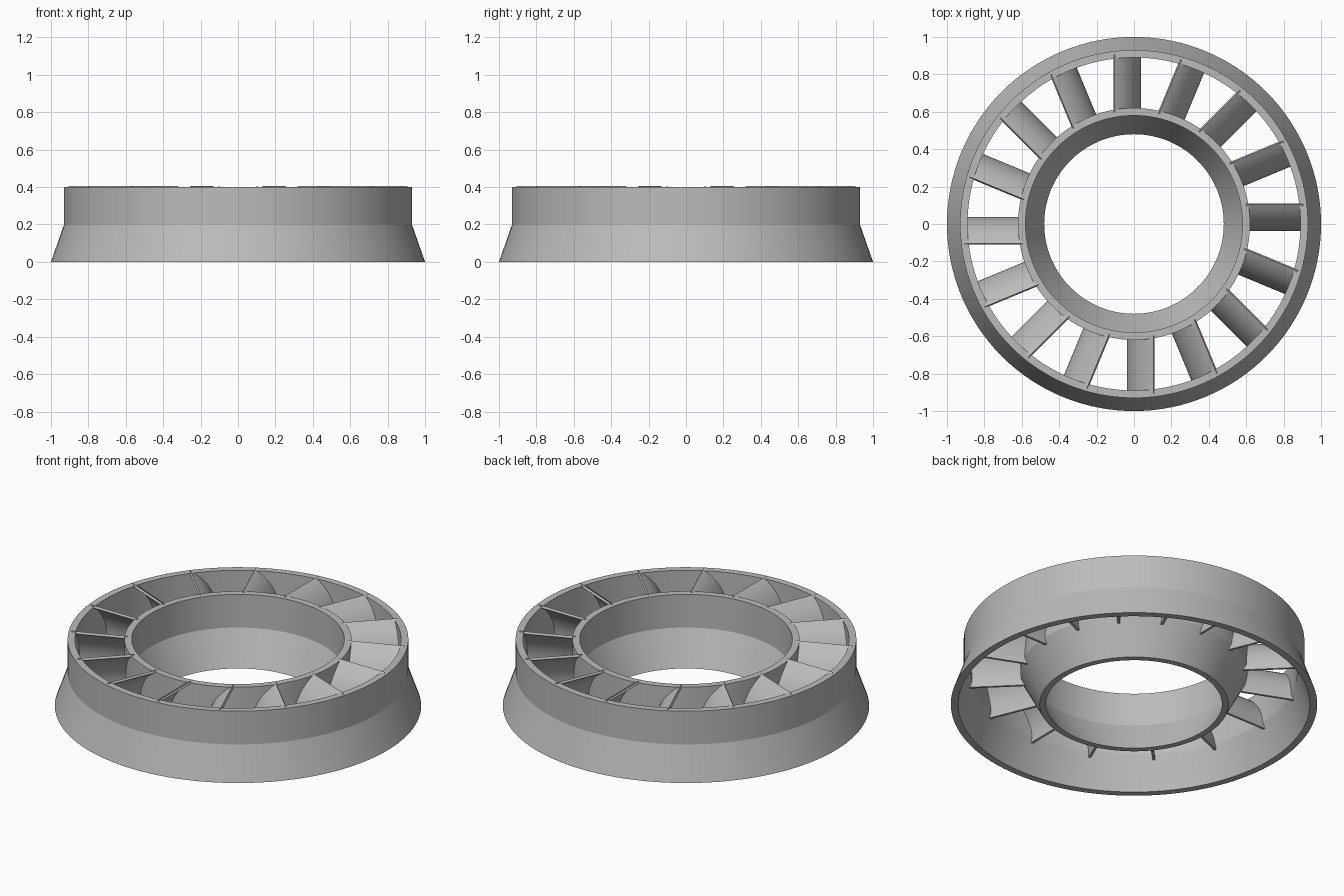
import bpy, bmesh, math

if "Cube" in bpy.data.objects:
    bpy.data.objects.remove(bpy.data.objects["Cube"])

SEGMENTS = 128
BLADES = 16

grey = bpy.data.materials.new("plain_grey")
grey.diffuse_color = (0.5, 0.5, 0.5, 1)
grey.use_nodes = True
grey.node_tree.nodes["Principled BSDF"].inputs["Base Color"].default_value = grey.diffuse_color


def finish(name, bm):
    bmesh.ops.recalc_face_normals(bm, faces=bm.faces)
    mesh = bpy.data.meshes.new(name)
    bm.to_mesh(mesh)
    bm.free()
    obj = bpy.data.objects.new(name, mesh)
    bpy.context.collection.objects.link(obj)
    mesh.materials.append(grey)
    bpy.ops.object.select_all(action='DESELECT')
    obj.select_set(True)
    bpy.context.view_layer.objects.active = obj
    bpy.ops.object.shade_smooth_by_angle(angle=math.radians(15))
    return obj


def ring(name, profile):
    """Revolve a closed (radius, height) profile around z."""
    bm = bmesh.new()
    loops = []
    for i in range(SEGMENTS):
        a = 2 * math.pi * i / SEGMENTS
        loops.append([bm.verts.new((r * math.cos(a), r * math.sin(a), z)) for r, z in profile])
    n = len(profile)
    for i in range(SEGMENTS):
        p, q = loops[i], loops[(i + 1) % SEGMENTS]
        for j in range(n):
            k = (j + 1) % n
            bm.faces.new((p[j], q[j], q[k], p[k]))
    return finish(name, bm)


# Flared outer shroud and tapered hub
ring("outer_shroud", [(1.0, 0), (0.93, 0.2), (0.93, 0.4), (0.89, 0.4), (0.89, 0.2), (0.96, 0)])
ring("inner_hub", [(0.515, 0), (0.62, 0.2), (0.62, 0.4), (0.58, 0.4), (0.58, 0.2), (0.48, 0)])


def blade(name, turn):
    """Curved vane: vertical at the bottom, leaning over towards the top."""
    radius, thick, steps = 0.276, 0.014, 12
    centre_t, base_z = 0.239, 0.165
    arc = [math.radians(60.5) * i / steps for i in range(steps + 1)]
    section = [(centre_t - radius * math.cos(a), base_z + radius * math.sin(a)) for a in arc]
    inner = radius - thick
    section += [(centre_t - inner * math.cos(a), base_z + inner * math.sin(a)) for a in reversed(arc)]
    c, s = math.cos(turn), math.sin(turn)
    bm = bmesh.new()
    ends = [[bm.verts.new((r * c - t * s, r * s + t * c, z)) for t, z in section]
            for r in (0.595, 0.907)]
    n = len(section)
    for j in range(n):
        k = (j + 1) % n
        bm.faces.new((ends[0][j], ends[0][k], ends[1][k], ends[1][j]))
    # End caps as strips across the thickness
    for e in ends:
        for j in range(steps):
            bm.faces.new((e[j], e[j + 1], e[n - 2 - j], e[n - 1 - j]))
    return finish(name, bm)


# Vanes bridging hub and shroud
for i in range(BLADES):
    blade(f"vane_{i + 1}", 2 * math.pi * i / BLADES)
